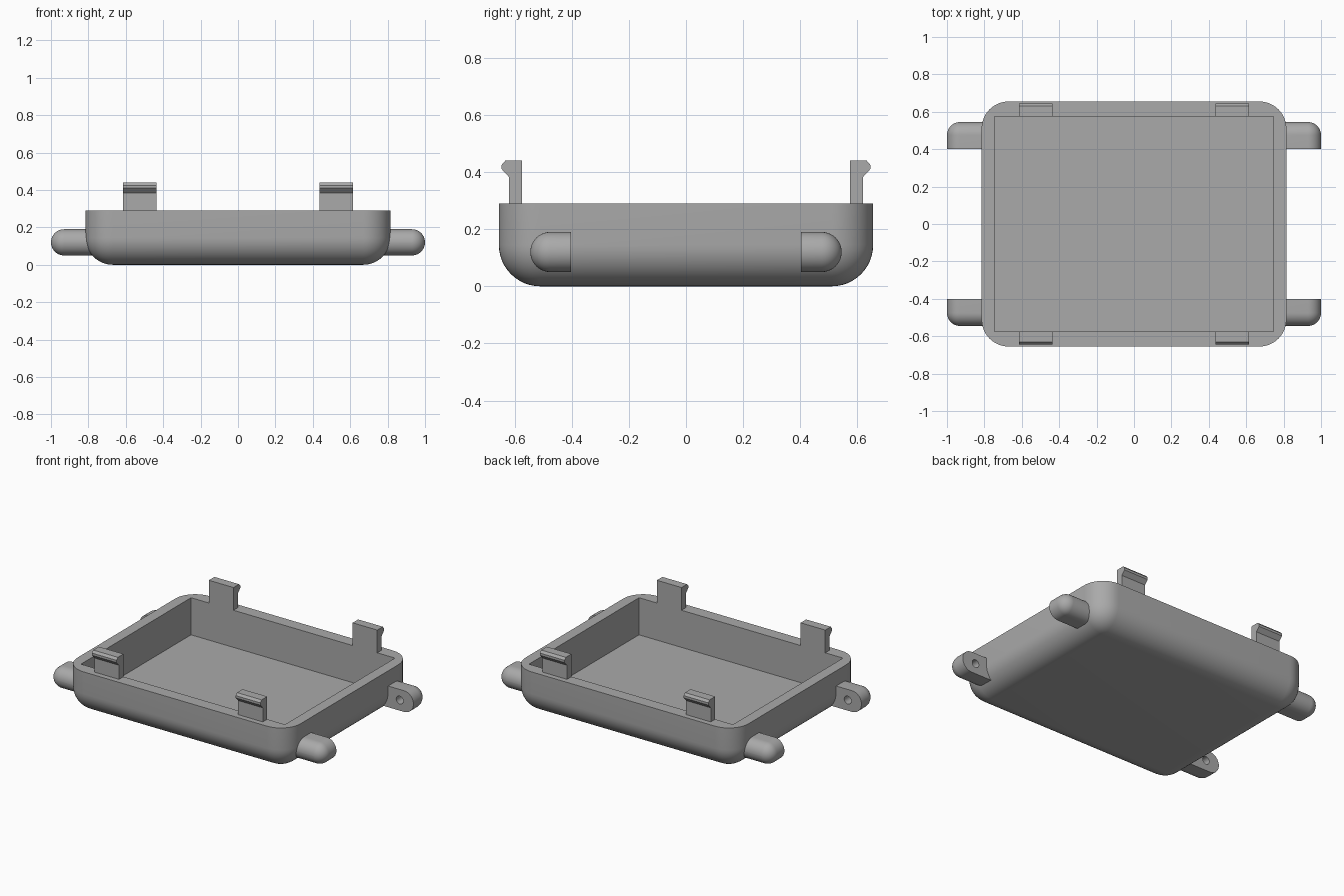
import bpy, bmesh, math
from mathutils import Matrix

cube = bpy.data.objects.get("Cube")
if cube:
    bpy.data.objects.remove(cube, do_unlink=True)

grey = bpy.data.materials.new("plain grey")
grey.use_nodes = True
grey.diffuse_color = (0.4, 0.4, 0.4, 1)
grey.node_tree.nodes["Principled BSDF"].inputs["Base Color"].default_value = (0.4, 0.4, 0.4, 1)


def make(name, bm):
    """Turn a bmesh into a grey object."""
    bmesh.ops.remove_doubles(bm, verts=bm.verts, dist=1e-5)
    bmesh.ops.recalc_face_normals(bm, faces=bm.faces)
    mesh = bpy.data.meshes.new(name)
    bm.to_mesh(mesh)
    bm.free()
    obj = bpy.data.objects.new(name, mesh)
    bpy.context.collection.objects.link(obj)
    mesh.materials.append(grey)
    return obj


def activate(obj):
    bpy.ops.object.select_all(action='DESELECT')
    obj.select_set(True)
    bpy.context.view_layer.objects.active = obj


def smooth(obj):
    activate(obj)
    bpy.ops.object.shade_smooth_by_angle(angle=math.radians(30))


def cut(obj, cutter):
    """Subtract the cutter from the object and discard it."""
    cutter.hide_render = True
    mod = obj.modifiers.new("cut", 'BOOLEAN')
    mod.operation, mod.solver, mod.object = 'DIFFERENCE', 'EXACT', cutter
    activate(obj)
    bpy.ops.object.modifier_apply(modifier=mod.name)
    bpy.data.objects.remove(cutter, do_unlink=True)


def box(sx, sy, z0, z1):
    bm = bmesh.new()
    bmesh.ops.create_cube(bm, size=1, matrix=Matrix.Translation((0, 0, (z0 + z1) / 2))
                          @ Matrix.Diagonal((sx, sy, z1 - z0, 1)))
    return bm


def loft(rings):
    """Bridge equal closed rings and cap both ends."""
    bm = bmesh.new()
    rows = [[bm.verts.new(p) for p in ring] for ring in rings]
    for a, b in zip(rows, rows[1:]):
        for i in range(len(a)):
            j = (i + 1) % len(a)
            bm.faces.new((a[i], a[j], b[j], b[i]))
    bm.faces.new(rows[0])
    bm.faces.new(rows[-1])
    return bm


# Tray: a block rounded on its upright and bottom edges, then hollowed
RIM, FLOOR = 0.29, 0.045
bm = box(1.63, 1.31, 0, RIM)
edges = [e for e in bm.edges if min(v.co.z for v in e.verts) < 0.01]
bmesh.ops.bevel(bm, geom=edges, offset=0.145, segments=12, profile=0.5, affect='EDGES')
tray = make("tray", bm)
cut(tray, make("cavity_cutter", box(1.49, 1.148, FLOOR, 0.6)))
smooth(tray)

# Snap clips: a hooked profile extruded along the rim
CLIP = [(0.574, RIM - 0.02), (0.62, RIM - 0.02), (0.62, 0.383), (0.645, 0.41),
        (0.645, 0.425), (0.632, 0.44), (0.574, 0.44)]
# Lugs: rounded arms with a blind pin hole in the inner face
R, TIP, MID_Y, MID_Z, INNER_Y = 0.07, 0.93, 0.475, 0.12, 0.402


def lug_ring(y, h, sx, sy):
    arc = [math.pi * (i / 20 - 0.5) for i in range(21)]
    pts = [(0.78, -h)] + [(TIP + h * math.cos(a), h * math.sin(a)) for a in arc] + [(0.78, h)]
    return [(sx * x, sy * y, MID_Z + z) for x, z in pts]


for sx, side in ((1, "left"), (-1, "right")):
    for sy, end in ((-1, "front"), (1, "back")):
        make(f"{end}_{side}_clip",
             loft([[(sx * x, sy * y, z) for y, z in CLIP] for x in (0.435, 0.615)]))

        turns = [math.pi / 2 * i / 10 for i in range(11)]
        rings = [lug_ring(INNER_Y, R, sx, sy)]
        rings += [lug_ring(MID_Y + R * math.sin(t), max(R * math.cos(t), 0.0005), sx, sy)
                  for t in turns]
        lug = make(f"{end}_{side}_lug", loft(rings))
        bm = bmesh.new()
        bmesh.ops.create_cone(bm, cap_ends=True, segments=24, radius1=0.026, radius2=0.026,
                              depth=0.16, matrix=Matrix.Translation((sx * 0.9, sy * INNER_Y, MID_Z))
                              @ Matrix.Rotation(math.pi / 2, 4, 'X'))
        cut(lug, make("pin_cutter", bm))
        smooth(lug)
